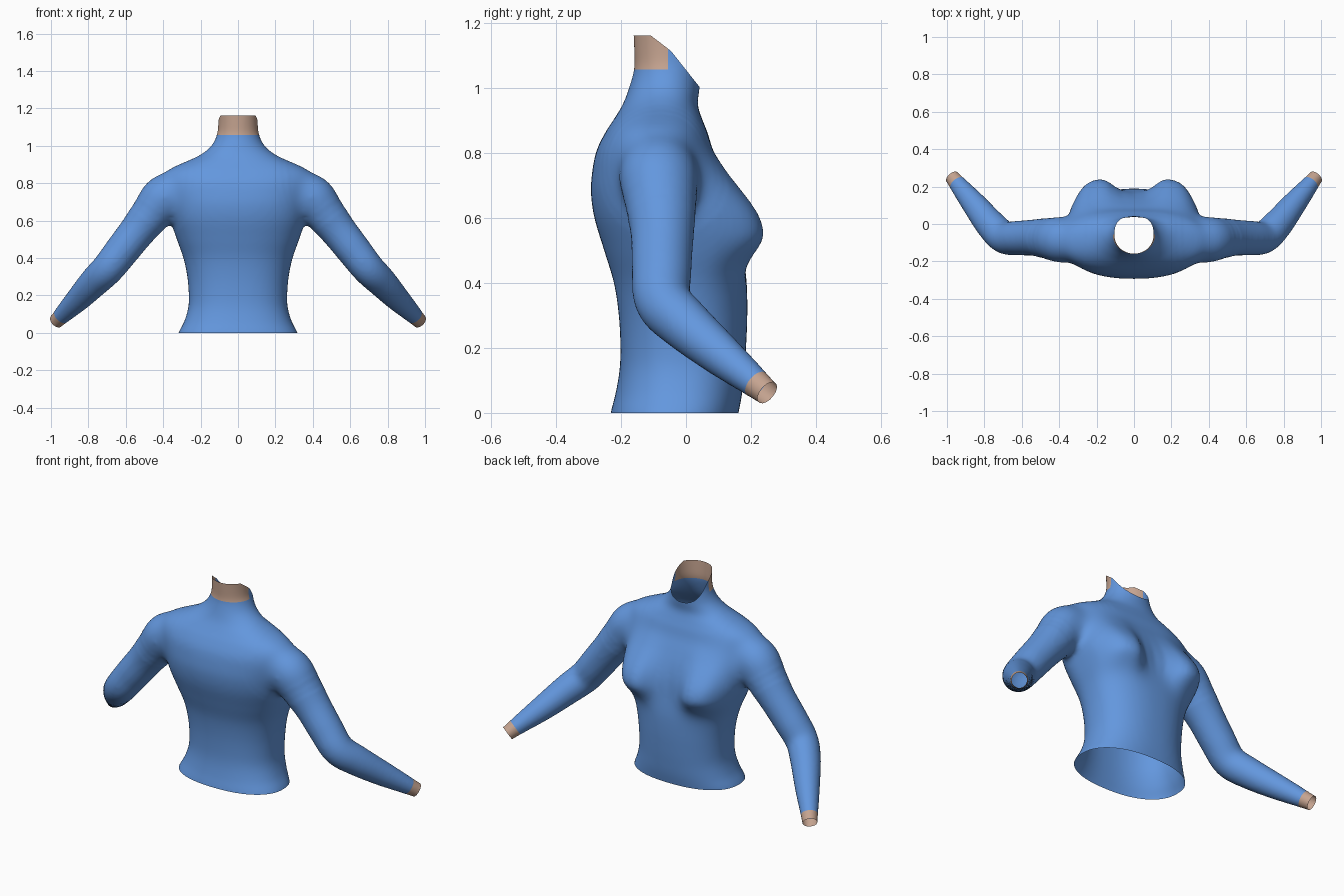
import bpy, bmesh, math
from mathutils import Vector

if "Cube" in bpy.data.objects:
    bpy.data.objects.remove(bpy.data.objects["Cube"])


def material(name, rgb):
    m = bpy.data.materials.new(name)
    m.diffuse_color = (*rgb, 1)
    m.use_nodes = True
    m.node_tree.nodes["Principled BSDF"].inputs["Base Color"].default_value = m.diffuse_color
    return m


def spline(rows, steps=6):
    """Catmull-Rom interpolation of rows of numbers."""
    out = []
    for i in range(len(rows) - 1):
        a, b = rows[max(i - 1, 0)], rows[i]
        c, d = rows[i + 1], rows[min(i + 2, len(rows) - 1)]
        for k in range(steps):
            t = k / steps
            out.append([0.5 * (2 * q + (r - p) * t + (2 * p - 5 * q + 4 * r - s) * t * t
                               + (3 * q - p - 3 * r + s) * t ** 3)
                        for p, q, r, s in zip(a, b, c, d)])
    return out + [list(rows[-1])]


def loft(bm, rings):
    """Closed tube through rings of points."""
    loops = [[bm.verts.new(p) for p in ring] for ring in rings]
    n = len(loops[0])
    for a, b in zip(loops, loops[1:]):
        for i in range(n):
            j = (i + 1) % n
            bm.faces.new((a[i], a[j], b[j], b[i]))
    bm.faces.new(loops[0][::-1])
    bm.faces.new(loops[-1])


def signed_pow(v, p):
    return math.copysign(abs(v) ** p, v)


def bust(x, z):
    """Forward swell of the chest, long above and short below."""
    reach = 0.165 if z > 0.555 else 0.09
    return (0.088 * math.exp(-((z - 0.555) / reach) ** 2)
            * math.exp(-abs((abs(x) - 0.215) / 0.115) ** 3))


N = 72
ANGLES = [2 * math.pi * i / N for i in range(N)]
bm = bmesh.new()

# Torso, shoulders and neck: height, half width, back y, chest y
torso = [
    (-0.06, 0.335, -0.24, 0.15), (0.0, 0.318, -0.232, 0.162), (0.06, 0.288, -0.217, 0.173),
    (0.13, 0.267, -0.205, 0.18), (0.2, 0.263, -0.202, 0.185), (0.3, 0.271, -0.207, 0.189),
    (0.4, 0.292, -0.222, 0.187), (0.5, 0.327, -0.252, 0.175), (0.6, 0.36, -0.282, 0.16),
    (0.68, 0.375, -0.293, 0.138), (0.75, 0.388, -0.288, 0.11), (0.81, 0.4, -0.275, 0.083),
    (0.865, 0.385, -0.248, 0.066), (0.905, 0.31, -0.222, 0.05), (0.95, 0.205, -0.195, 0.036),
    (1.0, 0.143, -0.176, 0.042), (1.06, 0.113, -0.16, 0.046), (1.12, 0.106, -0.16, 0.046),
    (1.22, 0.108, -0.165, 0.046)]
rings = []
for z, w, y0, y1 in spline(torso):
    cy, d = (y0 + y1) / 2, (y1 - y0) / 2
    back_e = 2 / (2 + 0.3 * min(1, max(0, (1.0 - z) / 0.1)))
    front_e = 2 / (2 / back_e + 0.6 * math.exp(-((z - 0.6) / 0.15) ** 2))
    ring = []
    for a in ANGLES:
        s = math.sin(a)
        e = front_e if s > 0 else back_e
        x = w * signed_pow(math.cos(a), e)
        y = cy + d * signed_pow(s, e) + bust(x, z) * min(1, max(0, 3 * s))
        ring.append((x, y, z))
    rings.append(ring)
loft(bm, rings)

# Arms: centre x, y, z and radius
arm = [
    (0.24, -0.09, 0.785, 0.095), (0.385, -0.085, 0.73, 0.125), (0.46, -0.077, 0.642, 0.111),
    (0.535, -0.073, 0.548, 0.097), (0.62, -0.075, 0.44, 0.092), (0.695, -0.07, 0.345, 0.087),
    (0.765, -0.005, 0.275, 0.081), (0.85, 0.1, 0.185, 0.067), (0.925, 0.192, 0.11, 0.051),
    (0.97, 0.248, 0.064, 0.041), (1.0, 0.285, 0.034, 0.04)]
path = spline(arm)
for side in (1, -1):
    rings = []
    for i, (x, y, z, r) in enumerate(path):
        p, q = path[max(i - 1, 0)], path[min(i + 1, len(path) - 1)]
        t = (Vector(q[:3]) - Vector(p[:3])).normalized()
        u = t.cross(Vector((0, 1, 0))).normalized()
        v = t.cross(u)
        ring = [Vector((x, y, z)) + r * (math.cos(a) * u + math.sin(a) * v) for a in ANGLES]
        rings.append([(side * c.x, c.y, c.z) for c in ring])
    loft(bm, rings)
bmesh.ops.recalc_face_normals(bm, faces=bm.faces[:])

# Fuse the solids into one smooth body
mesh = bpy.data.meshes.new("source")
bm.to_mesh(mesh)
bm.free()
source = bpy.data.objects.new("source", mesh)
bpy.context.collection.objects.link(source)
remesh = source.modifiers.new("fuse", 'REMESH')
remesh.mode = 'VOXEL'
remesh.voxel_size = 0.011
soften = source.modifiers.new("soften", 'SMOOTH')
soften.factor = 0.5
soften.iterations = 8
fused = bpy.data.meshes.new_from_object(
    source.evaluated_get(bpy.context.evaluated_depsgraph_get()))
bpy.data.objects.remove(source)

bm = bmesh.new()
bm.from_mesh(fused)

# Blend the shoulder joints with shrinking zones of extra smoothing
for radius in (0.24, 0.21, 0.18):
    zone = [v for v in bm.verts
            if (Vector((abs(v.co.x), v.co.y, v.co.z)) - Vector((0.36, -0.08, 0.78))).length < radius]
    for _ in range(14):
        bmesh.ops.smooth_vert(bm, verts=zone, factor=0.5, use_axis_x=True,
                              use_axis_y=True, use_axis_z=True)


def cut(point, normal, clear=True):
    bmesh.ops.bisect_plane(bm, geom=bm.verts[:] + bm.edges[:] + bm.faces[:], dist=1e-5,
                           plane_co=point, plane_no=normal, clear_outer=clear)


# Open hem, slanted neck opening and wrist openings
cut((0, 0, 0), (0, 0, -1))
cut((0, 0, 1.163), (0, 0, 1))
cut((0, -0.05, 1.118), (0, 0.046, 0.06))
cut((0, 0.045, 1.0), (0, 0.12, 0.095))
cut((0, 0, 1.058), (0, 0, 1), False)
cut((0, -0.055, 0), (0, 1, 0), False)
DIR = Vector((0.532, 0.641, -0.552))
WRIST, CUFF = Vector((0.972, 0.25, 0.062)), Vector((0.945, 0.217, 0.09))
for side in (1, -1):
    flip = Vector((side, 1, 1))
    cut(WRIST * flip, DIR * flip)
    cut(CUFF * flip, DIR * flip, False)

# Bare skin at the nape and past the cuffs
fused.materials.clear()
fused.materials.append(material("blue_fabric", (0.125, 0.31, 0.73)))
fused.materials.append(material("skin", (0.56, 0.37, 0.28)))
for f in bm.faces:
    c = f.calc_center_median()
    nape = c.z > 1.058 and c.y < -0.055
    past_cuff = (Vector((abs(c.x), c.y, c.z)) - CUFF).dot(DIR) > 0
    f.material_index = 1 if nape or past_cuff else 0
    f.smooth = True
bm.to_mesh(fused)
bm.free()

fused.name = "fitted_top"
body = bpy.data.objects.new("fitted_top", fused)
bpy.context.collection.objects.link(body)
